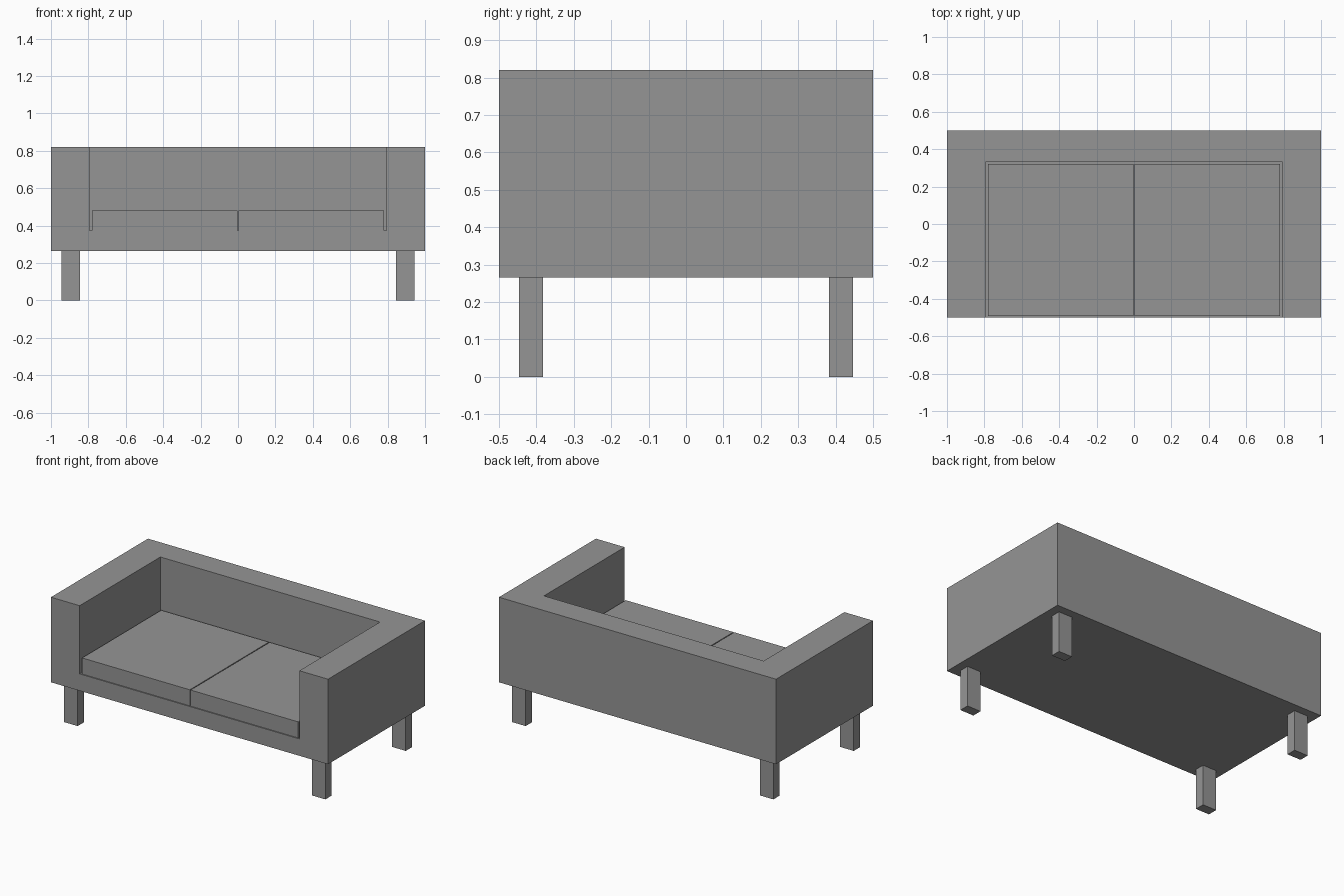
import bpy
import bmesh
from mathutils import Vector

if "Cube" in bpy.data.objects:
    bpy.data.objects.remove(bpy.data.objects["Cube"], do_unlink=True)

grey = bpy.data.materials.new("plain_grey")
grey.use_nodes = True
colour = (0.3, 0.3, 0.3, 1)
grey.diffuse_color = colour
grey.node_tree.nodes["Principled BSDF"].inputs["Base Color"].default_value = colour


def box(name, low, high):
    """Flat-shaded box between two corners."""
    low, high = Vector(low), Vector(high)
    bm = bmesh.new()
    bmesh.ops.create_cube(bm, size=1)
    bmesh.ops.scale(bm, vec=high - low, verts=bm.verts)
    bmesh.ops.translate(bm, vec=(low + high) / 2, verts=bm.verts)
    mesh = bpy.data.meshes.new(name)
    bm.to_mesh(mesh)
    bm.free()
    mesh.materials.append(grey)
    obj = bpy.data.objects.new(name, mesh)
    bpy.context.collection.objects.link(obj)
    return obj


BOTTOM, SEAT, TOP = 0.265, 0.375, 0.82

# Frame: one block with the seat well cut out, open at the front and top
frame = box("sofa_frame", (-1, -0.5, BOTTOM), (1, 0.5, TOP))
well = box("seat_well_cutter", (-0.793, -0.7, SEAT), (0.793, 0.332, 1))
well.hide_render = True
well.hide_set(True)
cut = frame.modifiers.new("seat_well", 'BOOLEAN')
cut.operation = 'DIFFERENCE'
cut.solver = 'EXACT'
cut.object = well
bpy.context.view_layer.objects.active = frame
bpy.ops.object.modifier_apply(modifier=cut.name)
bpy.data.objects.remove(well, do_unlink=True)

# Mirrored seat cushions and legs
for side, s in (("left", 1), ("right", -1)):
    xs = sorted((s * 0.003, s * 0.78))
    box(side + "_seat_cushion", (xs[0], -0.493, SEAT), (xs[1], 0.322, 0.48))
    xs = sorted((s * 0.845, s * 0.943))
    for end, d in (("front", -1), ("back", 1)):
        ys = sorted((d * 0.382, d * 0.446))
        box(f"{end}_{side}_leg", (xs[0], ys[0], 0), (xs[1], ys[1], BOTTOM))
